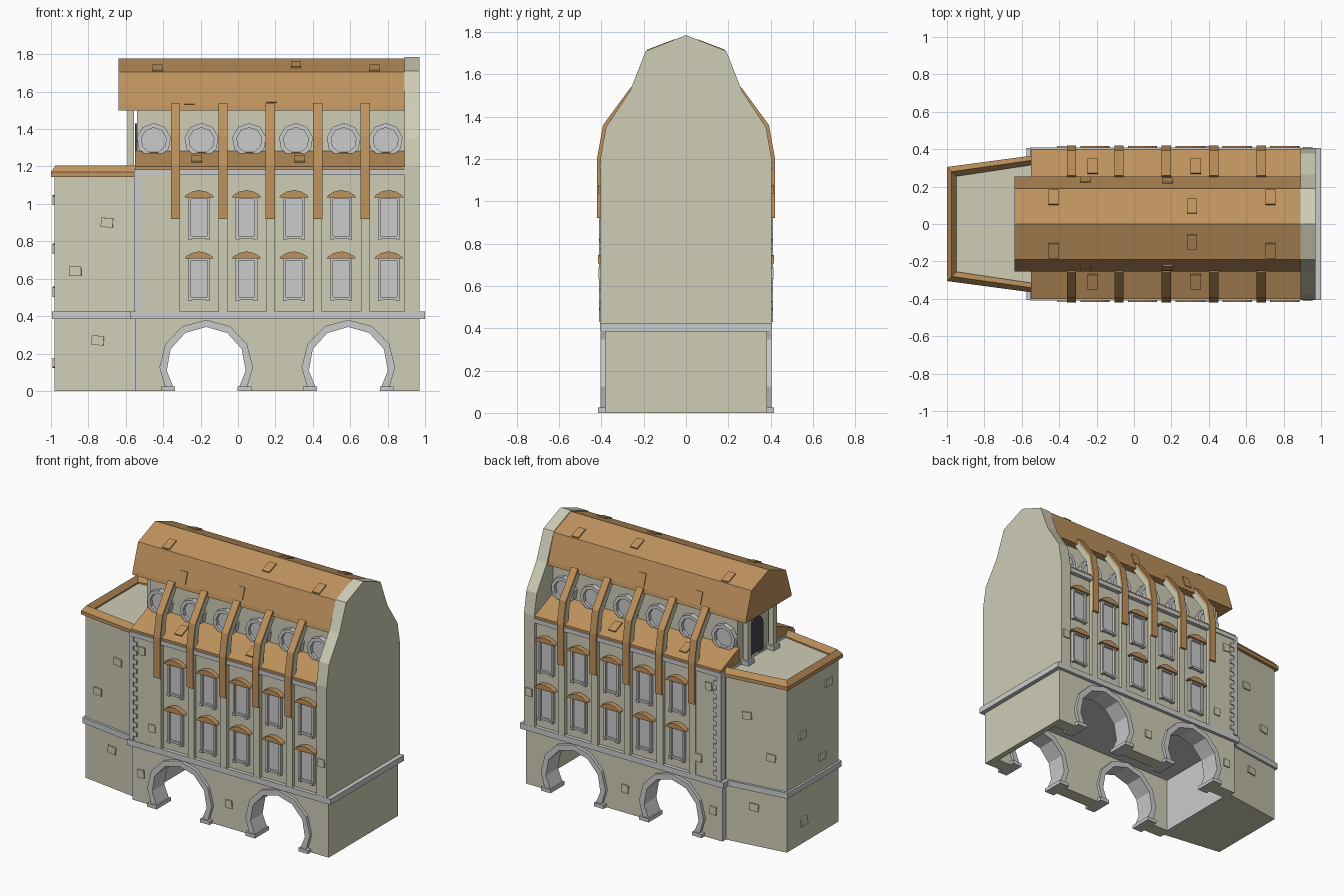
import bpy, bmesh, math, random
from mathutils import Matrix

if "Cube" in bpy.data.objects:
    bpy.data.objects.remove(bpy.data.objects["Cube"])

random.seed(4)


def material(name, rgb):
    m = bpy.data.materials.new(name)
    m.diffuse_color = (*rgb, 1)
    m.use_nodes = True
    m.node_tree.nodes["Principled BSDF"].inputs["Base Color"].default_value = m.diffuse_color
    return m


CREAM = material("plaster", (0.62, 0.61, 0.47))
COPPER = material("copper", (0.52, 0.29, 0.11))
DARK = material("dark_opening", (0.06, 0.06, 0.07))
GREY = None


def finish(name, bm, mat):
    bmesh.ops.recalc_face_normals(bm, faces=bm.faces)
    me = bpy.data.meshes.new(name)
    bm.to_mesh(me)
    bm.free()
    ob = bpy.data.objects.new(name, me)
    bpy.context.collection.objects.link(ob)
    if mat:
        me.materials.append(mat)
    return ob


def prism(name, pts, axis, lo, hi, mat=None):
    """Extrude a 2D outline along an axis: x uses (y,z), y uses (x,z), z uses (x,y)."""
    def place(p, h):
        return {'x': (h, *p), 'y': (p[0], h, p[1]), 'z': (*p, h)}[axis]
    bm = bmesh.new()
    a = [bm.verts.new(place(p, lo)) for p in pts]
    b = [bm.verts.new(place(p, hi)) for p in pts]
    bm.faces.new(a)
    bm.faces.new(b)
    n = len(pts)
    for i in range(n):
        j = (i + 1) % n
        bm.faces.new((a[i], a[j], b[j], b[i]))
    return finish(name, bm, mat)


def box(name, x0, x1, y0, y1, z0, z1, mat=None):
    return prism(name, [(x0, y0), (x1, y0), (x1, y1), (x0, y1)], 'z', z0, z1, mat)


def slab(name, size, loc, rot, mat):
    bm = bmesh.new()
    bmesh.ops.create_cube(bm, size=1, matrix=Matrix.Diagonal((*size, 1)))
    ob = finish(name, bm, mat)
    ob.location, ob.rotation_euler = loc, rot


def arc(cx, cz, r, a0, a1, n):
    return [(cx + r * math.cos(math.radians(a0 + (a1 - a0) * i / n)),
             cz + r * math.sin(math.radians(a0 + (a1 - a0) * i / n))) for i in range(n + 1)]


def ring(name, cx, cz, r0, r1, n, y0, y1, mat=None):
    bm = bmesh.new()
    v = [[bm.verts.new((x, y, z)) for x, z in arc(cx, cz, r, 90, 450, n)[:-1]]
         for r, y in ((r0, y0), (r1, y0), (r1, y1), (r0, y1))]
    for k in range(4):
        for i in range(n):
            j, m = (i + 1) % n, (k + 1) % 4
            bm.faces.new((v[k][i], v[k][j], v[m][j], v[m][i]))
    return finish(name, bm, mat)


def horseshoe(cx, r):
    d = math.degrees(math.asin(0.13 / r))
    return arc(cx, 0.13, r, 180 + d, -d, 8)


ARCHES = (-0.17, 0.59)
RIBS = [-0.334 + 0.2535 * i for i in range(5)]
BAYS = [-0.208 + 0.2535 * i for i in range(5)]
ROUNDS = (-0.45, -0.195, 0.06, 0.31, 0.565, 0.79)

# main storeys, base end walls and belt course
box("main_body", -0.55, 0.9, -0.38, 0.38, 0.42, 1.18, CREAM)
box("belt_course", -0.575, 1.0, -0.406, 0.406, 0.385, 0.425)
box("base_end_wall", 0.93, 0.97, -0.383, 0.383, 0, 0.39, CREAM)
box("base_inner_wall", -0.55, -0.53, -0.383, 0.383, 0, 0.39)

# tall gable wall at the right end
half = [(0.405, 0.42), (0.405, 1.2), (0.378, 1.35), (0.265, 1.52), (0.19, 1.71)]
prism("gable_wall", half + [(0, 1.785)] + [(-y, z) for y, z in half[::-1]], 'x', 0.89, 0.97, CREAM)

# upper roof and clerestory
slope = [(0.255, 1.5), (0.25, 1.525), (0.19, 1.705)]
prism("upper_roof", slope + [(0, 1.778)] + [(-y, z) for y, z in slope[::-1]], 'x', -0.64, 0.89, COPPER)
box("clerestory", -0.54, 0.9, -0.2, 0.2, 1.15, 1.5, CREAM)

# porch columns and doorway at the left end of the clerestory
for y in (-0.14, 0.14):
    box("porch_column", -0.592, -0.555, y - 0.02, y + 0.02, 1.15, 1.5, CREAM)
    box("porch_column_base", -0.605, -0.54, y - 0.033, y + 0.033, 1.15, 1.19)
door = [(-0.07, 1.17), (0.07, 1.17)] + arc(0, 1.36, 0.07, 0, 180, 6)
prism("porch_door", door, 'x', -0.55, -0.53, DARK)

# tapered annex on the left
def taper(d):
    return [(-0.55, -0.345 - d), (-0.98 - d, -0.285 - d), (-0.98 - d, 0.285 + d), (-0.55, 0.345 + d)]


prism("annex_body", taper(0), 'z', 0, 1.16, CREAM)
prism("annex_belt", taper(0.015), 'z', 0.385, 0.425)
bm = bmesh.new()
rows = [[bm.verts.new((x, y, z)) for x, y in taper(d)]
        for d, z in ((0.02, 1.145), (0.02, 1.17), (-0.005, 1.205), (-0.03, 1.17), (-0.03, 1.145))]
for k in range(5):
    for i in range(3):
        bm.faces.new((rows[k][i], rows[k][i + 1], rows[(k + 1) % 5][i + 1], rows[(k + 1) % 5][i]))
for i in (0, 3):
    bm.faces.new([r[i] for r in rows])
finish("annex_rim", bm, COPPER)


def window(s, cx, z0):
    w, h, t = 0.058, 0.225, 0.014
    box("window_pane", cx - w, cx + w, s * 0.375, s * 0.385, z0, z0 + h)
    for a in (-1, 1):
        box("window_jamb", cx + a * w, cx + a * (w - t), s * 0.375, s * 0.402, z0, z0 + h)
        box("window_sill_block", cx + a * w, cx + a * (w - 0.02), s * 0.375, s * 0.408, z0 - 0.005, z0 + 0.012)
    box("window_head", cx - w, cx + w, s * 0.375, s * 0.402, z0 + h - t, z0 + h)
    box("window_sill", cx - w, cx + w, s * 0.375, s * 0.4, z0, z0 + t)
    z = z0 + h - 0.005
    hood = [(-0.078, 0), (-0.07, 0.012), (-0.04, 0.03), (0, 0.039), (0.04, 0.03), (0.07, 0.012), (0.078, 0)]
    prism("window_hood", [(cx + x, z + q) for x, q in hood], 'y', s * 0.375, s * 0.416, COPPER)


def roof_tile(s, x, p, q, t):
    y, z = p[0] + (q[0] - p[0]) * t, p[1] + (q[1] - p[1]) * t
    a = math.atan2(q[1] - p[1], s * (q[0] - p[0]))
    slab("loose_tile", (0.055, 0.085, 0.016), (x, s * y, z),
         (a, 0, 0), COPPER)


for s in (-1, 1):
    # arcaded base wall and its horseshoe surrounds
    pts = [(-0.55, 0)] + [p for c in ARCHES for p in horseshoe(c, 0.235)]
    prism("arcade_wall", pts + [(0.97, 0), (0.97, 0.39), (-0.55, 0.39)], 'y', s * 0.29, s * 0.383, CREAM)
    for c in ARCHES:
        prism("arch_surround", horseshoe(c, 0.25) + horseshoe(c, 0.212)[::-1], 'y', s * 0.27, s * 0.405)
        for a in (-1, 1):
            box("arch_foot", c + a * 0.168, c + a * 0.242, s * 0.26, s * 0.416, 0, 0.025)

    # corner pier, quoins, cornice and lower roof
    box("corner_pier", -0.55, -0.31, s * 0.37, s * 0.402, 0.42, 1.17, CREAM)
    for i in range(23):
        box("quoin", -0.556, -0.497 if i % 2 else -0.525, s * 0.36, s * 0.41, 0.43 + i * 0.0315, 0.4615 + i * 0.0315)
    box("cornice", -0.556, 0.89, s * 0.36, s * 0.41, 1.155, 1.185)
    prism("lower_roof", [(s * y, z) for y, z in ((0.4, 1.183), (0.4, 1.2), (0.195, 1.285), (0.195, 1.183))],
          'x', -0.55, 0.89, COPPER)

    # pilasters arching up to the roof, capped with copper strips
    outer = [(0.405, 1.2), (0.378, 1.35), (0.25, 1.525)]
    inner = [(0.225, 1.5), (0.345, 1.33), (0.365, 1.2), (0.365, 0.42)]
    cap = [(0.26, 1.54), (0.392, 1.36), (0.42, 1.205), (0.42, 0.92)]
    for x in RIBS:
        prism("pilaster_rib", [(s * y, z) for y, z in [(0.405, 0.42)] + outer + inner],
              'x', x - 0.0235, x + 0.0235, CREAM)
        prism("copper_rib", [(s * y, z) for y, z in [(0.404, 0.92)] + outer + cap],
              'x', x - 0.025, x + 0.025, COPPER)

    # rectangular and round windows
    for x in BAYS:
        for z in (0.487, 0.815):
            window(s, x, z)
    for x in ROUNDS:
        ring("round_window_frame", x, 1.34, 0.068, 0.092, 9, s * 0.195, s * 0.235)
        prism("round_window_pane", arc(x, 1.34, 0.072, 90, 450, 9)[:-1], 'y', s * 0.19, s * 0.212)

    # loose roof tiles
    for x, t in ((-0.26, 0.35), (0.18, 0.4)):
        roof_tile(s, x, slope[0], slope[2], t)
    for x, t in ((-0.43, 0.25), (0.31, 0.5), (0.73, 0.25)):
        roof_tile(s, x, slope[2], (0, 1.778), t)
    for x in (-0.22, 0.33):
        roof_tile(s, x, (0.4, 1.2), (0.195, 1.285), 0.45)

    # raised stones on main and annex walls
    for x, z, y in ((-0.46, 1.07, 0.402), (-0.38, 0.55, 0.402), (0.93, 0.66, 0.405), (0.2, 0.17, 0.383),
                    (-0.48, 0.2, 0.383)):
        slab("raised_stone", (0.05, 0.016, 0.055), (x, s * y, z), (0, random.uniform(-0.1, 0.1), 0), CREAM)
    for x, z in ((-0.87, 0.64), (-0.75, 0.27), (-0.7, 0.9)):
        slab("raised_stone", (0.065, 0.018, 0.05), (x, s * (0.285 + (x + 0.98) * 0.14), z),
             (0, random.uniform(-0.1, 0.1), s * 0.139), CREAM)

# raised stones on the annex end
for y, z in ((-0.17, 1.02), (0.12, 0.76), (-0.1, 0.53), (0.1, 0.15)):
    slab("raised_stone", (0.018, 0.07, 0.05), (-0.982, y, z), (random.uniform(-0.1, 0.1), 0, 0), CREAM)
